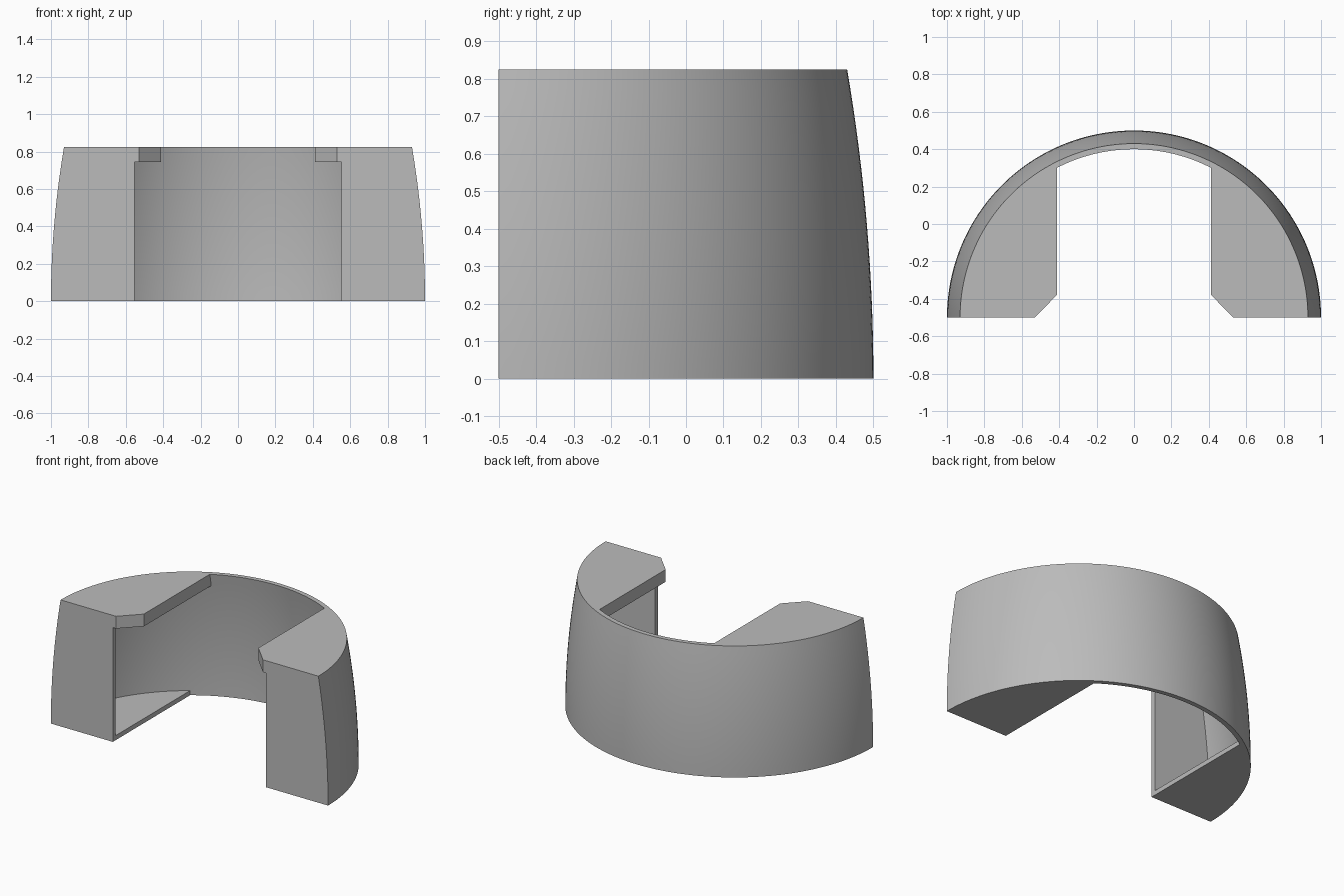
import bpy
import bmesh
from math import acos, asin, cos, sin, pi, radians

cube = bpy.data.objects.get("Cube")
if cube:
    bpy.data.objects.remove(cube, do_unlink=True)

HEIGHT = 0.825
TOP_UNDERSIDE = 0.745
BOARD = 0.03       # wall and board thickness
FRONT = -0.5       # y of the flat front, also the arc centre

grey = bpy.data.materials.new("plain grey")
grey.use_nodes = True
color = (0.5, 0.5, 0.5, 1)
grey.diffuse_color = color
grey.node_tree.nodes["Principled BSDF"].inputs["Base Color"].default_value = color


def outer_radius(z):
    """The wall leans inward in a gentle curve."""
    return 1 - 0.07 * (z / HEIGHT) ** 2


def steps(a, b, n):
    return [a + (b - a) * i / n for i in range(n + 1)]


def loft(name, loops):
    """Join equal loops of points into a closed solid."""
    bm = bmesh.new()
    rings = [[bm.verts.new(p) for p in loop] for loop in loops]
    for a, b in zip(rings, rings[1:]):
        for i in range(len(a)):
            j = (i + 1) % len(a)
            bm.faces.new((a[i], a[j], b[j], b[i]))
    bm.faces.new(rings[0])
    bm.faces.new(rings[-1])
    bmesh.ops.recalc_face_normals(bm, faces=bm.faces)
    mesh = bpy.data.meshes.new(name)
    bm.to_mesh(mesh)
    bm.free()
    mesh.materials.append(grey)
    obj = bpy.data.objects.new(name, mesh)
    bpy.context.collection.objects.link(obj)
    bpy.ops.object.select_all(action="DESELECT")
    obj.select_set(True)
    bpy.context.view_layer.objects.active = obj
    bpy.ops.object.shade_smooth_by_angle(angle=radians(30))
    return obj


def fitted_board(name, side, z_low, z_high, end_angle, inner_points, levels=1):
    """A solid whose outer edge follows the inside of the curved wall."""
    loops = []
    for z in steps(z_low, z_high, levels):
        r = outer_radius(z) - BOARD + 0.004
        outline = [(r * cos(a), FRONT + r * sin(a))
                   for a in steps(0, end_angle(r), 32)]
        loops.append([(side * x, y, z) for x, y in outline + inner_points])
    return loft(name, loops)


# Curved wall: a thin upright section swept through a half circle
section = [(outer_radius(z), z) for z in steps(0, HEIGHT, 16)]
section += [(r - BOARD, z) for r, z in reversed(section)]
loft("curved_wall", [[(r * cos(a), FRONT + r * sin(a), z) for r, z in section]
                     for a in steps(0, pi, 96)])

# Cabinets at both ends, open towards the middle
for side, label in ((1, "left"), (-1, "right")):
    fitted_board(label + "_worktop", side, TOP_UNDERSIDE, HEIGHT,
                 lambda r: acos(0.413 / r),
                 [(0.413, -0.38), (0.53, FRONT)], 3)
    fitted_board(label + "_base", side, 0, BOARD,
                 lambda r: acos(0.553 / r), [(0.553, FRONT)])
    fitted_board(label + "_front_panel", side, BOARD, TOP_UNDERSIDE,
                 lambda r: asin(BOARD / r),
                 [(0.553, FRONT + BOARD), (0.553, FRONT)], 14)
